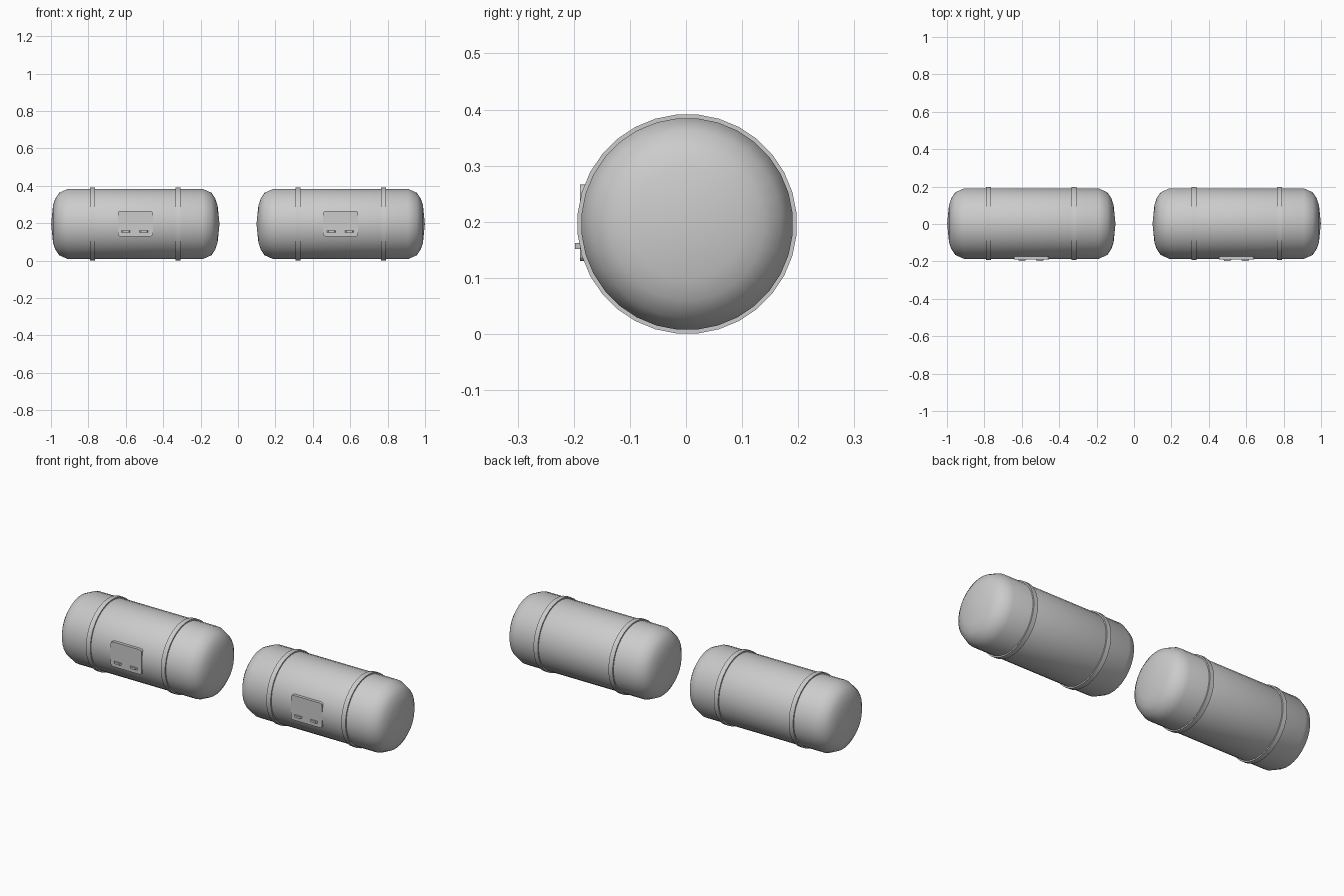
import bpy, bmesh, math
from mathutils import Vector

if "Cube" in bpy.data.objects:
    bpy.data.objects.remove(bpy.data.objects["Cube"], do_unlink=True)

SIDES = 32
CY, CZ = 0.002, 0.196      # axis of both tanks
R, HALF = 0.189, 0.45      # tank radius and half length

grey = bpy.data.materials.new("painted_grey_metal")
grey.use_nodes = True
colour = (0.6, 0.6, 0.6, 1)
grey.diffuse_color = colour
grey.node_tree.nodes["Principled BSDF"].inputs["Base Color"].default_value = colour


def finish(name, bm, smooth=None):
    bmesh.ops.recalc_face_normals(bm, faces=bm.faces)
    mesh = bpy.data.meshes.new(name)
    bm.to_mesh(mesh)
    bm.free()
    mesh.materials.append(grey)
    obj = bpy.data.objects.new(name, mesh)
    bpy.context.collection.objects.link(obj)
    if smooth:
        bpy.ops.object.select_all(action="DESELECT")
        obj.select_set(True)
        bpy.context.view_layer.objects.active = obj
        bpy.ops.object.shade_smooth_by_angle(angle=math.radians(smooth))
    return obj


def lathe(name, cx, profile, closed=False):
    """Spin (x, radius) points around the tank axis."""
    bm = bmesh.new()
    pts = profile + profile[:1] if closed else profile
    half = math.pi / SIDES
    verts = [bm.verts.new((cx + x, CY + r * math.sin(half), CZ + r * math.cos(half)))
             for x, r in pts]
    edges = [bm.edges.new(pair) for pair in zip(verts, verts[1:])]
    bmesh.ops.spin(bm, geom=verts + edges, cent=(cx, CY, CZ), axis=(1, 0, 0),
                   angle=math.tau, steps=SIDES)
    bmesh.ops.remove_doubles(bm, verts=bm.verts, dist=1e-5)
    return finish(name, bm, 45)


def block(name, x, z, width, height, y_front, y_back, taper=0.0, corner=0.0):
    """Front-mounted block with optional tapered front and rounded corners."""
    bm = bmesh.new()
    bmesh.ops.create_cube(bm, size=1)
    for v in bm.verts:
        front = v.co.y < 0
        w = width - 2 * taper if front else width
        v.co = Vector((x + v.co.x * w, y_front if front else y_back, z + v.co.z * height))
    if corner:
        depth_edges = [e for e in bm.edges
                       if abs(e.verts[0].co.y - e.verts[1].co.y) > 1e-4]
        bmesh.ops.bevel(bm, geom=depth_edges, offset=corner, segments=3,
                        profile=0.5, affect="EDGES")
    return finish(name, bm)


# Domed end profile: inset from the tip, radius
dome = [(0, 0), (0.01, 0.1), (0.022, 0.136), (0.043, 0.168), (0.09, R)]
shell = [(-HALF + d, r) for d, r in dome] + [(HALF - d, r) for d, r in reversed(dome)]

for side, cx in (("right", -0.549), ("left", 0.549)):
    lathe(f"{side}_tank_shell", cx, shell)

    # Two raised bands per tank
    for place, off in (("outer", -0.228), ("inner", 0.228)):
        band = [(off - 0.013, R - 0.01), (off - 0.013, 0.196),
                (off + 0.013, 0.196), (off + 0.013, R - 0.01)]
        lathe(f"{side}_tank_{place}_band", cx, band, closed=True)

    # Front panel with two pull handles
    block(f"{side}_tank_panel", cx, 0.198, 0.187, 0.136, -0.189, -0.15, corner=0.012)
    for n, off in enumerate((-0.05, 0.046), 1):
        block(f"{side}_tank_handle_{n}", cx + off, 0.157, 0.048, 0.011,
              -0.198, -0.187, taper=0.008)
